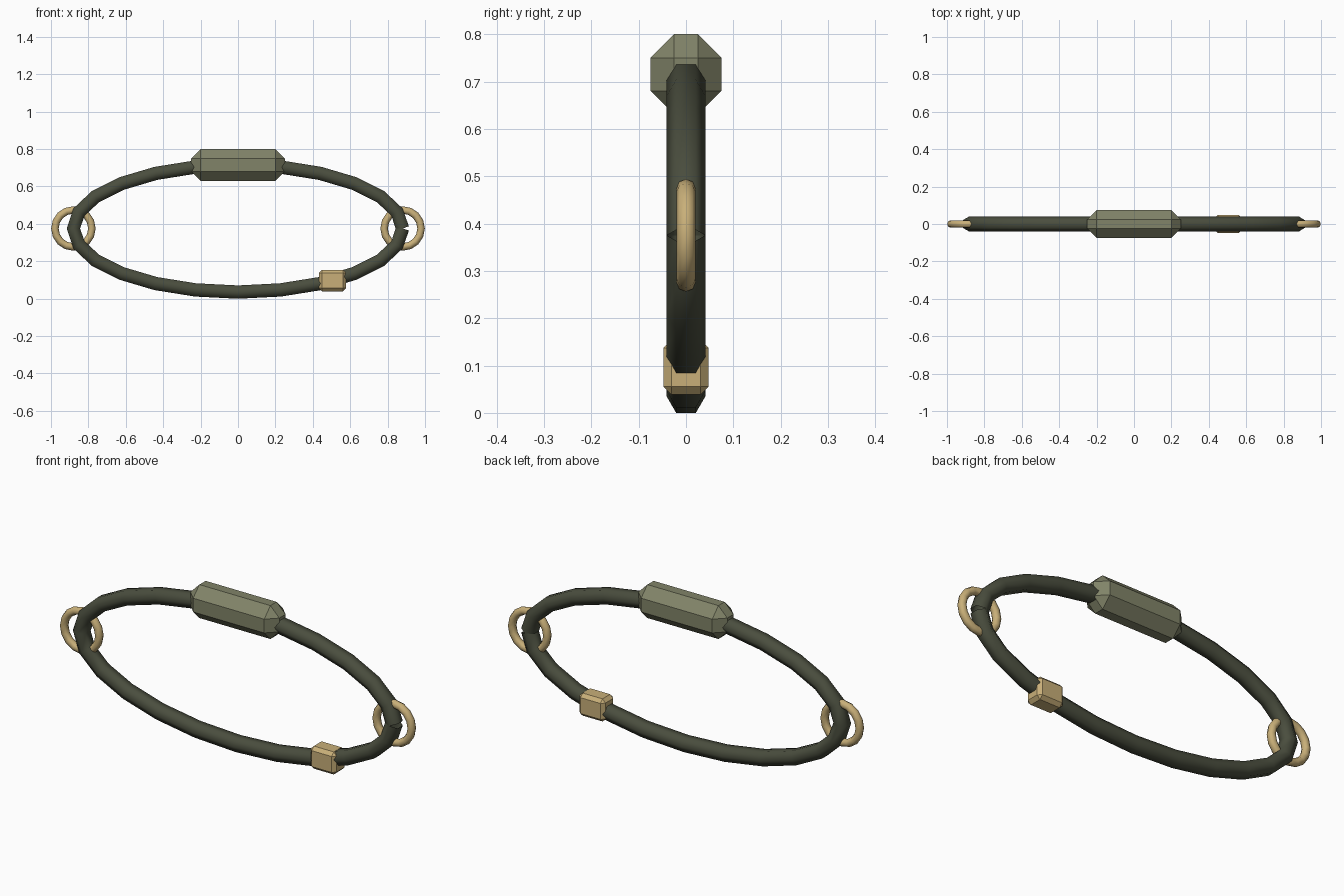
import bpy, bmesh
from math import cos, sin, pi, tau
from mathutils import Vector, Matrix

cube = bpy.data.objects.get("Cube")
if cube:
    bpy.data.objects.remove(cube, do_unlink=True)

MID_Z, SEMI_X, SEMI_Z = 0.375, 0.88, 0.34


def material(name, rgb):
    m = bpy.data.materials.new(name)
    m.use_nodes = True
    m.diffuse_color = (*rgb, 1)
    m.node_tree.nodes["Principled BSDF"].inputs["Base Color"].default_value = (*rgb, 1)
    return m


def finish(name, bm, mat, smooth):
    bmesh.ops.recalc_face_normals(bm, faces=bm.faces[:])
    for f in bm.faces:
        f.smooth = smooth
    me = bpy.data.meshes.new(name)
    bm.to_mesh(me)
    bm.free()
    me.materials.append(mat)
    ob = bpy.data.objects.new(name, me)
    bpy.context.collection.objects.link(ob)
    return ob


def tube(name, path, radius, sides, closed, mat):
    """Sweep a regular polygon along a path lying in the XZ plane."""
    bm = bmesh.new()
    n = len(path)
    rings = []
    for i, p in enumerate(path):
        before = path[i - 1] if closed or i > 0 else p
        after = path[(i + 1) % n] if closed or i < n - 1 else p
        t = Vector((0, 0, 0))
        for d in (p - before, after - p):
            if d.length > 0:
                t += d.normalized()
        across = Vector((0, 1, 0))
        out = t.normalized().cross(across)
        rings.append([bm.verts.new(p + radius * (cos(tau * k / sides) * across
                                                 + sin(tau * k / sides) * out))
                      for k in range(sides)])
    for i in range(n if closed else n - 1):
        a, b = rings[i], rings[(i + 1) % n]
        for k in range(sides):
            j = (k + 1) % sides
            bm.faces.new((a[k], a[j], b[j], b[k]))
    return finish(name, bm, mat, True)


def chamfered_box(name, centre, size, chamfer, mat):
    bm = bmesh.new()
    bmesh.ops.create_cube(bm, size=1, matrix=Matrix.Translation(centre) @ Matrix.Diagonal((*size, 1)))
    bmesh.ops.bevel(bm, geom=bm.edges[:], offset=chamfer, segments=1,
                    affect='EDGES', profile=0.5)
    return finish(name, bm, mat, False)


def ellipse(cx, rx, rz, count):
    return [Vector((cx + rx * cos(tau * i / count), 0, MID_Z + rz * sin(tau * i / count)))
            for i in range(count)]


webbing = material("dark olive webbing", (0.068, 0.075, 0.048))
padding = material("olive padding", (0.22, 0.23, 0.14))
brass = material("pale brass", (0.58, 0.43, 0.19))

# Strap loop, with its two ends meeting at the left side
loop = ellipse(0, SEMI_X, SEMI_Z, 24)
tube("strap", loop + [loop[0].copy()], 0.041, 6, False, webbing)

# Shoulder pad on the upper run
chamfered_box("shoulder_pad", (0, 0, MID_Z + SEMI_Z), (0.5, 0.15, 0.17), 0.05, padding)

# Adjuster buckle on the lower run
angle = -55 * pi / 180
chamfered_box("buckle", (SEMI_X * cos(angle), 0, MID_Z + SEMI_Z * sin(angle)),
              (0.146, 0.096, 0.115), 0.017, brass)

# End rings
for side, name in ((1, "left_ring"), (-1, "right_ring")):
    tube(name, ellipse(side * SEMI_X, 0.099, 0.099, 16), 0.02, 8, True, brass)
